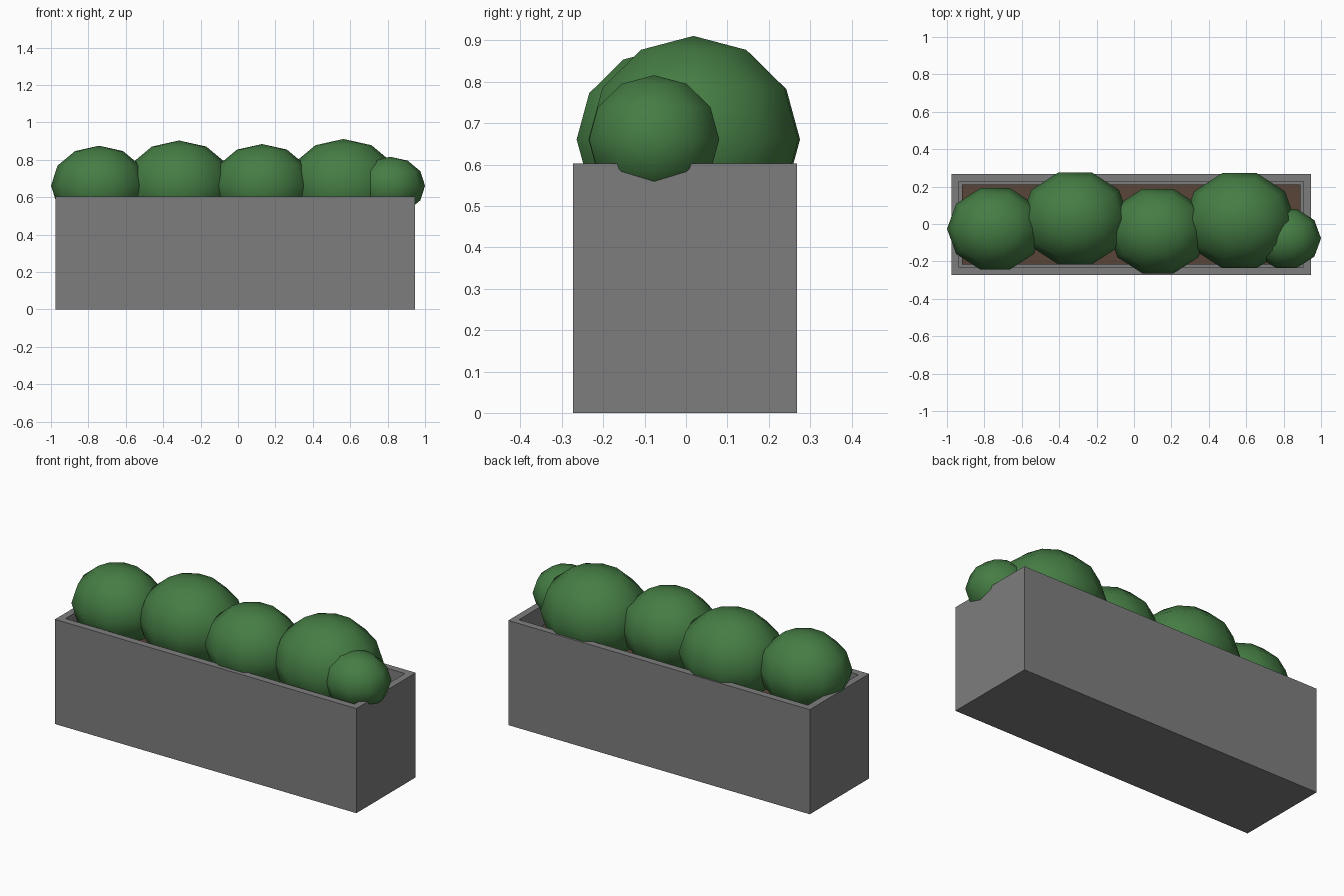
import bpy, bmesh, math
from mathutils import Matrix, Vector

if "Cube" in bpy.data.objects:
    bpy.data.objects.remove(bpy.data.objects["Cube"])


def material(name, rgb):
    m = bpy.data.materials.new(name)
    m.diffuse_color = (*rgb, 1.0)
    m.use_nodes = True
    m.node_tree.nodes["Principled BSDF"].inputs["Base Color"].default_value = m.diffuse_color
    return m


GREY = material("concrete grey", (0.205, 0.208, 0.205))
BROWN = material("soil brown", (0.100, 0.058, 0.040))
GREEN = material("leaf green", (0.060, 0.205, 0.058))


def add_object(name, bm, mat):
    mesh = bpy.data.meshes.new(name)
    bm.to_mesh(mesh)
    bm.free()
    mesh.materials.append(mat)
    obj = bpy.data.objects.new(name, mesh)
    bpy.context.collection.objects.link(obj)
    return obj


def box_mesh(lo, hi):
    lo, hi = Vector(lo), Vector(hi)
    bm = bmesh.new()
    bmesh.ops.create_cube(bm, size=1.0, matrix=Matrix.Translation((lo + hi) / 2)
                          @ Matrix.Diagonal((*(hi - lo), 1)))
    return bm


# Trough: box with an inset rim and a sunken opening
X0, X1, Y0, Y1, H = -0.977, 0.946, -0.273, 0.268, 0.603
WALL, SOIL_Z = 0.057, 0.50
bm = box_mesh((X0, Y0, 0), (X1, Y1, H))
top = max(bm.faces, key=lambda f: f.calc_center_median().z)
bmesh.ops.inset_region(bm, faces=[top], thickness=WALL)
well = bmesh.ops.extrude_discrete_faces(bm, faces=[top])["faces"][0]
bmesh.ops.translate(bm, verts=well.verts, vec=(0, 0, SOIL_Z - 0.02 - H))
add_object("planter_trough", bm, GREY)

# Soil bed filling the trough
add_object("soil_bed", box_mesh((X0 + WALL, Y0 + WALL, SOIL_Z - 0.02),
                                (X1 - WALL, Y1 - WALL, SOIL_Z)), BROWN)

# Shrubs: low-poly spheres stretched along the trough (x, y, radius)
SHRUBS = [(-0.743, -0.026, 0.214), (-0.315, 0.030, 0.242), (0.128, -0.038, 0.223),
          (0.564, 0.018, 0.250), (0.814, -0.077, 0.155)]
for i, (x, y, r) in enumerate(SHRUBS, 1):
    bm = bmesh.new()
    bmesh.ops.create_uvsphere(bm, u_segments=10, v_segments=6, radius=r)
    # turn so that a vertex points along x
    first = max((v for v in bm.verts if abs(v.co.z) < 1e-4), key=lambda v: v.co.x)
    turn = Matrix.Rotation(-math.atan2(first.co.y, first.co.x), 4, 'Z')
    bm.transform(Matrix.Translation((x, y, 0.661))
                 @ Matrix.Diagonal((1.2, 1.067, 1.0, 1)) @ turn)
    for f in bm.faces:
        f.smooth = True
    add_object(f"shrub_{i}", bm, GREEN)
